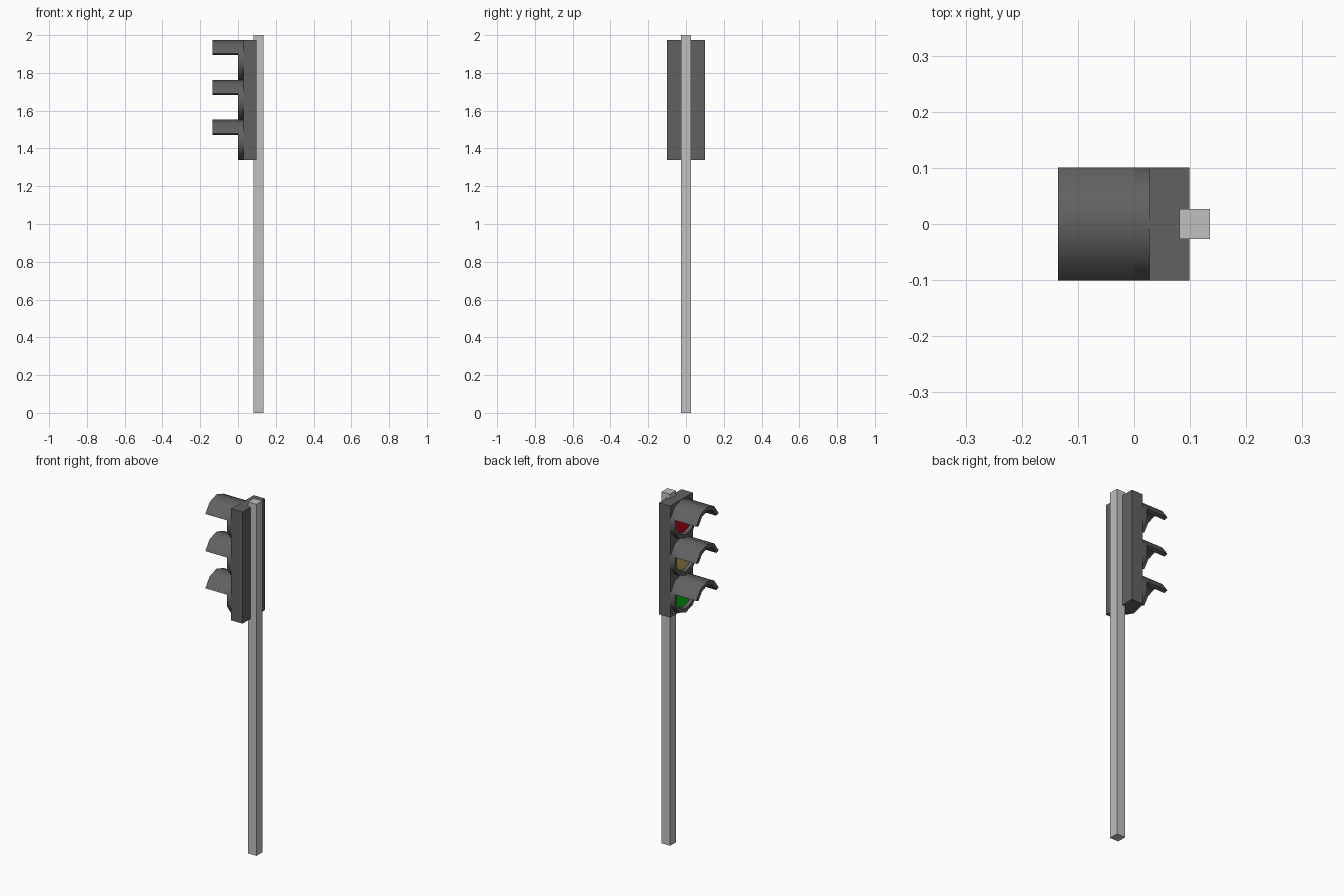
import bpy, bmesh, math

if "Cube" in bpy.data.objects:
    bpy.data.objects.remove(bpy.data.objects["Cube"])

R = 0.106                      # lamp collar radius (ten-sided, corner on top)
SEG = 10
CENTRES = {"red": 1.869, "amber": 1.6575, "green": 1.446}


def material(name, rgb):
    m = bpy.data.materials.new(name)
    m.diffuse_color = (*rgb, 1)
    m.use_nodes = True
    m.node_tree.nodes["Principled BSDF"].inputs["Base Color"].default_value = m.diffuse_color
    return m


dark = material("dark grey", (0.12, 0.12, 0.12))
steel = material("light grey", (0.53, 0.53, 0.53))
lens = {
    "red": material("lamp red", (0.6, 0.0, 0.012)),
    "amber": material("lamp amber", (0.6, 0.42, 0.11)),
    "green": material("lamp green", (0.0, 0.55, 0.008)),
}


def finish(bm, name, mat, smooth=True):
    bmesh.ops.recalc_face_normals(bm, faces=bm.faces)
    me = bpy.data.meshes.new(name)
    bm.to_mesh(me)
    bm.free()
    ob = bpy.data.objects.new(name, me)
    bpy.context.collection.objects.link(ob)
    me.materials.append(mat)
    if smooth:
        bpy.ops.object.select_all(action='DESELECT')
        ob.select_set(True)
        bpy.context.view_layer.objects.active = ob
        bpy.ops.object.shade_smooth_by_angle(angle=math.radians(45))
    return ob


def box(name, lo, hi, mat):
    bm = bmesh.new()
    bmesh.ops.create_cube(bm, size=1)
    for v in bm.verts:
        v.co = [(a + b) / 2 + c * (b - a) for a, b, c in zip(lo, hi, v.co)]
    return finish(bm, name, mat, False)


def sweep(name, profile, zc, mat, sides=SEG, closed=False):
    """Turn an (x, relative radius) profile around the x axis at height zc."""
    bm = bmesh.new()
    full = sides == SEG
    rings = []
    for i in range(sides if full else sides + 1):
        a = math.radians(18 + 360 * i / SEG)
        rings.append([bm.verts.new((x, R * r * math.cos(a), zc + R * r * math.sin(a)))
                      for x, r in profile])
    m = len(profile)
    for i in range(sides):
        p, q = rings[i], rings[(i + 1) % len(rings)]
        for j in range(m if closed else m - 1):
            k = (j + 1) % m
            bm.faces.new((p[j], p[k], q[k], q[j]))
    if not full:
        bm.faces.new(rings[0])
        bm.faces.new(rings[-1])
    bmesh.ops.remove_doubles(bm, verts=bm.verts, dist=1e-5)
    return finish(bm, name, mat)


# Post and signal housing
box("post", (0.081, -0.027, 0), (0.135, 0.027, 2.0), steel)
box("housing", (0.028, -0.101, 1.34), (0.099, 0.101, 1.975), dark)

for colour, z in CENTRES.items():
    # Collar with a funnel-shaped recess
    sweep("collar_" + colour, [(0.03, 1), (0.0, 1), (0.0, 0.8), (0.014, 0.74), (0.03, 0.74)],
          z, dark)
    # Slightly domed lens
    sweep("lens_" + colour, [(0.015, 0.75), (0.010, 0.4), (0.008, 0.0)], z, lens[colour])
    # Curved sun visor above the lens
    sweep("visor_" + colour, [(-0.135, 1), (0.029, 1), (0.029, 0.79), (-0.135, 0.79)],
          z, dark, sides=4, closed=True)
